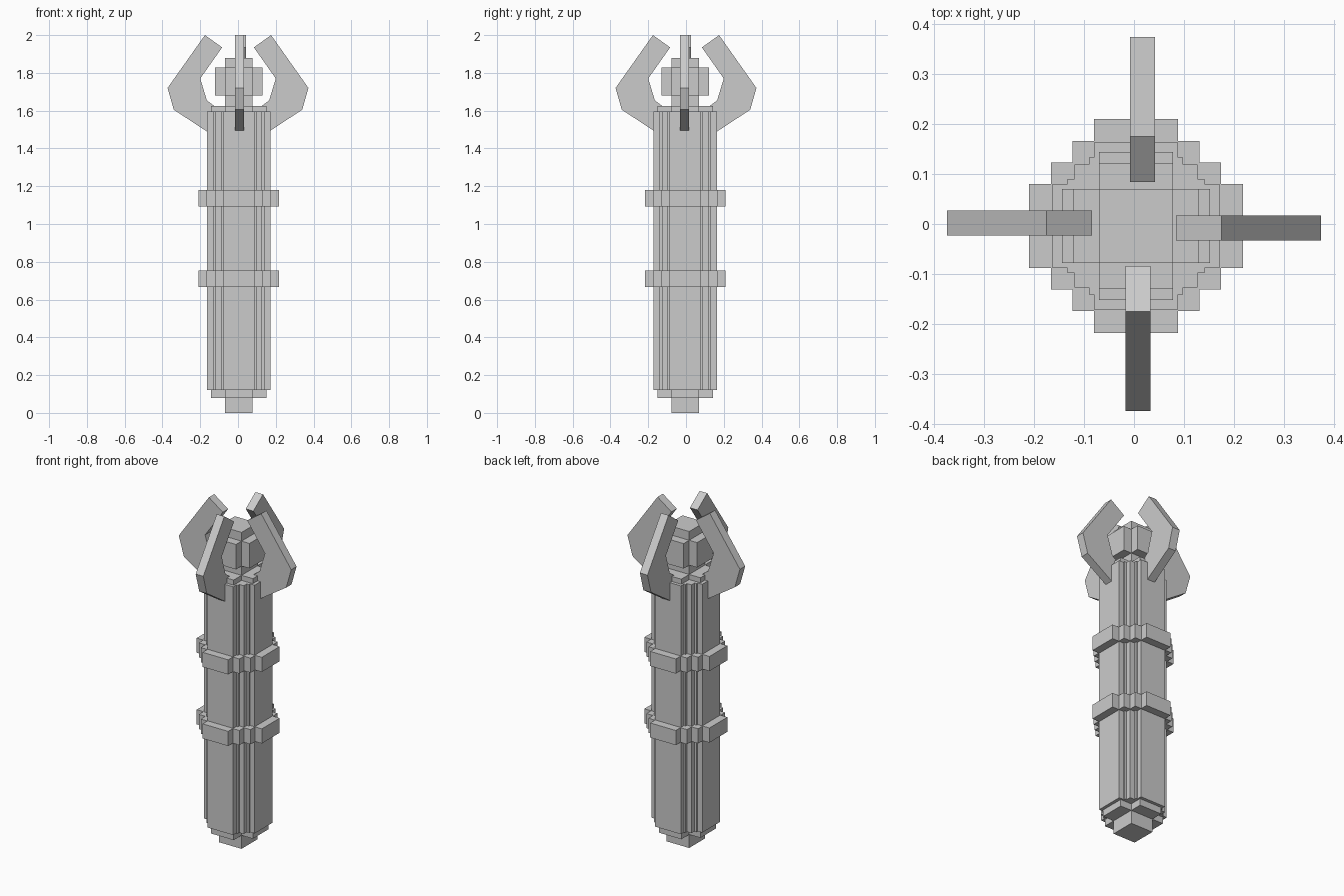
import bpy, bmesh
from math import pi
from mathutils import Matrix, Vector

cube = bpy.data.objects.get("Cube")
if cube:
    bpy.data.objects.remove(cube, do_unlink=True)

grey = bpy.data.materials.new("stone_grey")
grey.use_nodes = True
colour = (0.6, 0.6, 0.6, 1)
grey.diffuse_color = colour
grey.node_tree.nodes["Principled BSDF"].inputs["Base Color"].default_value = colour

AXIS = Vector((0.004, -0.004, 0))


def extrude(name, outline, direction):
    """Solid made by sweeping a flat outline along a direction."""
    bm = bmesh.new()
    face = bm.faces.new([bm.verts.new(p) for p in outline])
    swept = bmesh.ops.extrude_face_region(bm, geom=[face], use_keep_orig=True)
    moved = [v for v in swept["geom"] if isinstance(v, bmesh.types.BMVert)]
    bmesh.ops.translate(bm, verts=moved, vec=direction)
    bmesh.ops.recalc_face_normals(bm, faces=bm.faces)
    mesh = bpy.data.meshes.new(name)
    bm.to_mesh(mesh)
    bm.free()
    mesh.materials.append(grey)
    obj = bpy.data.objects.new(name, mesh)
    bpy.context.collection.objects.link(obj)
    return obj


def stepped_block(name, steps, z0, z1):
    """Upright prism whose corners are cut in square steps."""
    steps = sorted(set(steps + [(b, a) for a, b in steps]), reverse=True)
    quarter = [Vector((*steps[0], z0))]
    for (_, b), (a2, b2) in zip(steps, steps[1:]):
        quarter += [Vector((a2, b, z0)), Vector((a2, b2, z0))]
    outline = [Matrix.Rotation(i * pi / 2, 3, "Z") @ p + AXIS
               for i in range(4) for p in quarter]
    return extrude(name, outline, (0, 0, z1 - z0))


# Shaft and its stepped ends
core = 0.074
stepped_block("foot", [(core, core)], 0, 0.1)
stepped_block("lower_collar", [(0.148, core)], 0.08, 0.14)
stepped_block("shaft", [(0.167, 0.084), (0.137, 0.094), (0.123, 0.123)], 0.12, 1.595)
stepped_block("upper_collar", [(0.148, core)], 1.57, 1.625)

# Raised bands
for name, z in (("lower_band", 0.667), ("upper_band", 1.092)):
    stepped_block(name, [(0.214, 0.084), (0.17, 0.127)], z, z + 0.087)

# Head between the claws
stepped_block("head_core", [(core, core)], 1.6, 1.88)
stepped_block("head_cross", [(0.126, core)], 1.68, 1.828)

# Four curved claws, each as (radius, height) profile
profile = [(0.175, 2.0), (0.084, 1.935), (0.2, 1.77), (0.165, 1.655), (0.1, 1.605),
           (0.1, 1.445), (0.165, 1.49), (0.34, 1.605), (0.373, 1.72)]
claws = (("left_claw", 0, -0.008), ("back_claw", 1, -0.017),
         ("right_claw", 2, -0.002), ("front_claw", 3, 0.008))
for name, turn, shift in claws:
    spin = Matrix.Rotation(turn * pi / 2, 3, "Z")
    outline = [spin @ Vector((r, shift - 0.025, z)) for r, z in profile]
    extrude(name, outline, spin @ Vector((0, 0.05, 0)))
